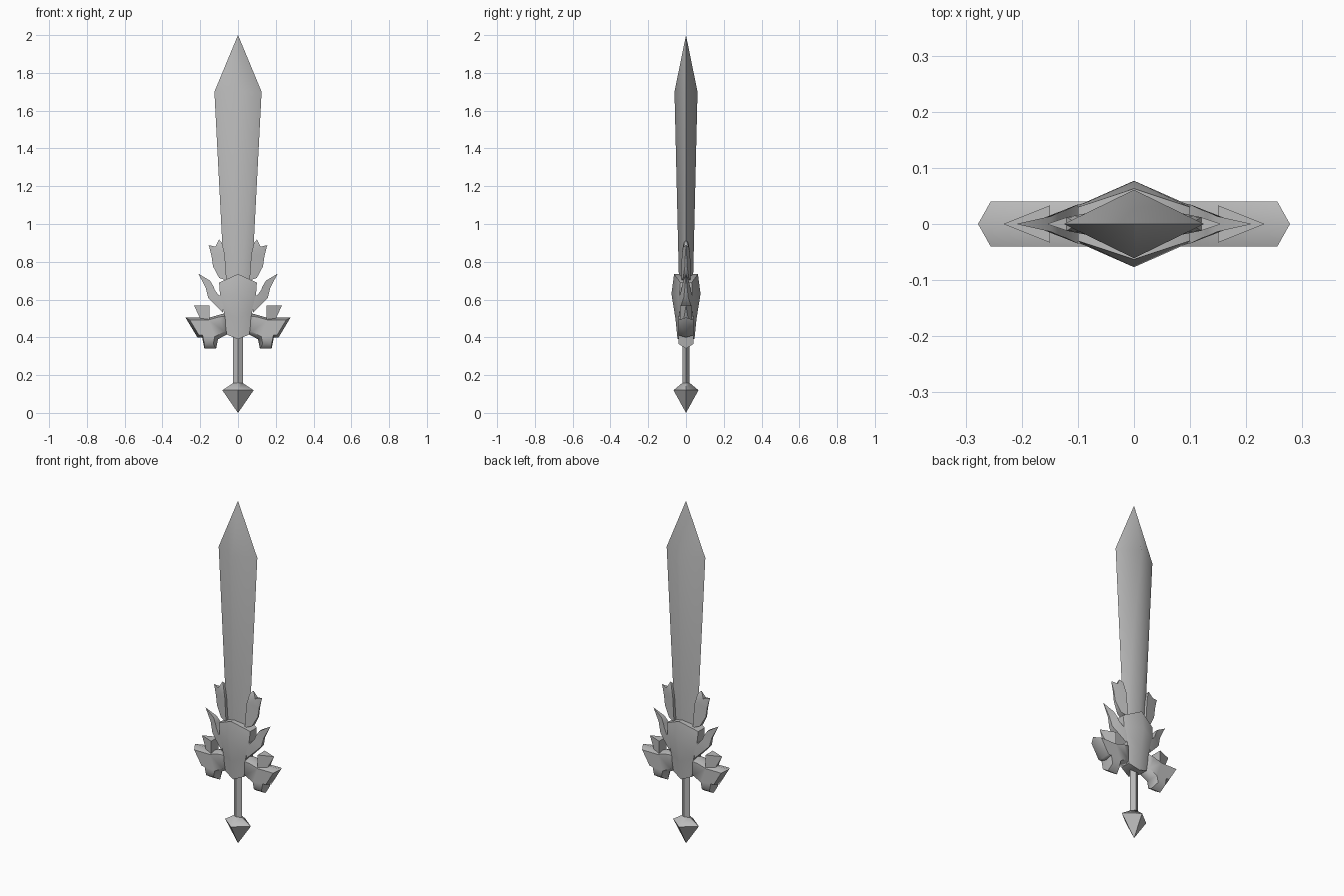
import bpy, bmesh, math

old = bpy.data.objects.get("Cube")
if old:
    bpy.data.objects.remove(old, do_unlink=True)

GREY = (0.5, 0.5, 0.5, 1)
steel = bpy.data.materials.new("grey steel")
steel.use_nodes = True
steel.diffuse_color = GREY
steel.node_tree.nodes["Principled BSDF"].inputs["Base Color"].default_value = GREY


def finish(name, bm, mirror=False):
    """Clean the mesh, make an object of it and shade it smooth up to 60 degrees."""
    bmesh.ops.remove_doubles(bm, verts=bm.verts, dist=0.0005)
    bmesh.ops.triangulate(bm, faces=[f for f in bm.faces if len(f.verts) > 4])
    bmesh.ops.recalc_face_normals(bm, faces=bm.faces)
    mesh = bpy.data.meshes.new(name)
    bm.to_mesh(mesh)
    bm.free()
    obj = bpy.data.objects.new(name, mesh)
    bpy.context.collection.objects.link(obj)
    mesh.materials.append(steel)
    bpy.ops.object.select_all(action='DESELECT')
    obj.select_set(True)
    bpy.context.view_layer.objects.active = obj
    bpy.ops.object.shade_smooth_by_angle(angle=math.radians(60))
    if mirror:
        obj.modifiers.new("both sides", 'MIRROR')
    return obj


def skin(bm, rings, cap=True):
    """Bridge rings of points in order and close both ends."""
    loops = [[bm.verts.new(p) for p in ring] for ring in rings]
    n = len(loops[0])
    for a, b in zip(loops, loops[1:]):
        for i in range(n):
            j = (i + 1) % n
            bm.faces.new((a[i], a[j], b[j], b[i]))
    if cap:
        bm.faces.new(loops[0])
        bm.faces.new(loops[-1])


def diamond_loft(name, sections):
    """Diamond sections given as height, half width and half depth."""
    bm = bmesh.new()
    skin(bm, [[(w, 0, z), (0, d, z), (-w, 0, z), (0, -d, z)] for z, w, d in sections])
    return finish(name, bm)


def fin(name, outline):
    """Plate whose half thickness is set at each outline point."""
    bm = bmesh.new()
    skin(bm, [[(x, s * d, z) for x, z, d in outline] for s in (-1, 1)])
    return finish(name, bm, mirror=True)


def ridged_plate(name, outline, depth, centre, inset):
    """Plate with a middle ridge and bevelled front and back faces."""
    cx, cz = centre
    rings = []
    for y, k in ((-depth, inset), (0, 1), (depth, inset)):
        rings.append([(cx + (x - cx) * k, y, cz + (z - cz) * k) for x, z in outline])
    bm = bmesh.new()
    skin(bm, rings)
    return finish(name, bm, mirror=True)


# Blade, grip and pommel
diamond_loft("blade", [(0.6, 0.068, 0.035), (1.7, 0.125, 0.061), (2.0, 0.0003, 0.0003)])
diamond_loft("grip", [(0.13, 0.027, 0.018), (0.45, 0.027, 0.018)])
diamond_loft("pommel", [(0, 0.0003, 0.0003), (0.12, 0.083, 0.066), (0.16, 0.022, 0.018)])

# Guard body: side height, centre height, half width, side depth, centre depth
body = [
    (0.69, 0.735, 0.1, 0.03, 0.063),
    (0.62, 0.63, 0.095, 0.035, 0.077),
    (0.535, 0.5, 0.075, 0.035, 0.056),
    (0.415, 0.39, 0.06, 0.03, 0.045),
]
bm = bmesh.new()
skin(bm, [[(w, -s, zs), (w, s, zs), (0, c, zc), (-w, s, zs), (-w, -s, zs), (0, -c, zc)]
          for zs, zc, w, s, c in body])
finish("guard_body", bm)

# Guard arms with their hanging feet
ridged_plate("guard_arm", [
    (0.04, 0.53), (0.08, 0.525), (0.15, 0.505), (0.278, 0.505), (0.215, 0.4),
    (0.19, 0.4), (0.178, 0.34), (0.116, 0.34), (0.106, 0.39), (0.04, 0.425),
], 0.04, (0.18, 0.45), 0.77)

# Small fins standing on the arms
fin("arm_fin", [(0.15, 0.48, 0.033), (0.15, 0.568, 0.033), (0.233, 0.568, 0), (0.19, 0.48, 0.015)])

# Curved horns beside the guard body
fin("guard_horn", [
    (0.07, 0.64, 0.04), (0.1, 0.62, 0.035), (0.123, 0.65, 0.024), (0.14, 0.69, 0.012),
    (0.21, 0.735, 0), (0.17, 0.655, 0.01), (0.13, 0.585, 0.024), (0.08, 0.53, 0.035),
][:3] + [
    (0.13, 0.67, 0.022), (0.148, 0.7, 0.014), (0.21, 0.737, 0), (0.172, 0.665, 0.006),
    (0.158, 0.61, 0.012), (0.13, 0.58, 0.022), (0.08, 0.53, 0.035),
])

# Jagged wings at the foot of the blade
fin("blade_wing", [
    (0.06, 0.7, 0.025), (0.07, 0.84, 0.022), (0.085, 0.9, 0.014), (0.1, 0.918, 0),
    (0.12, 0.88, 0.012), (0.155, 0.888, 0), (0.14, 0.83, 0.004), (0.132, 0.775, 0.006),
    (0.1, 0.715, 0.015),
])
